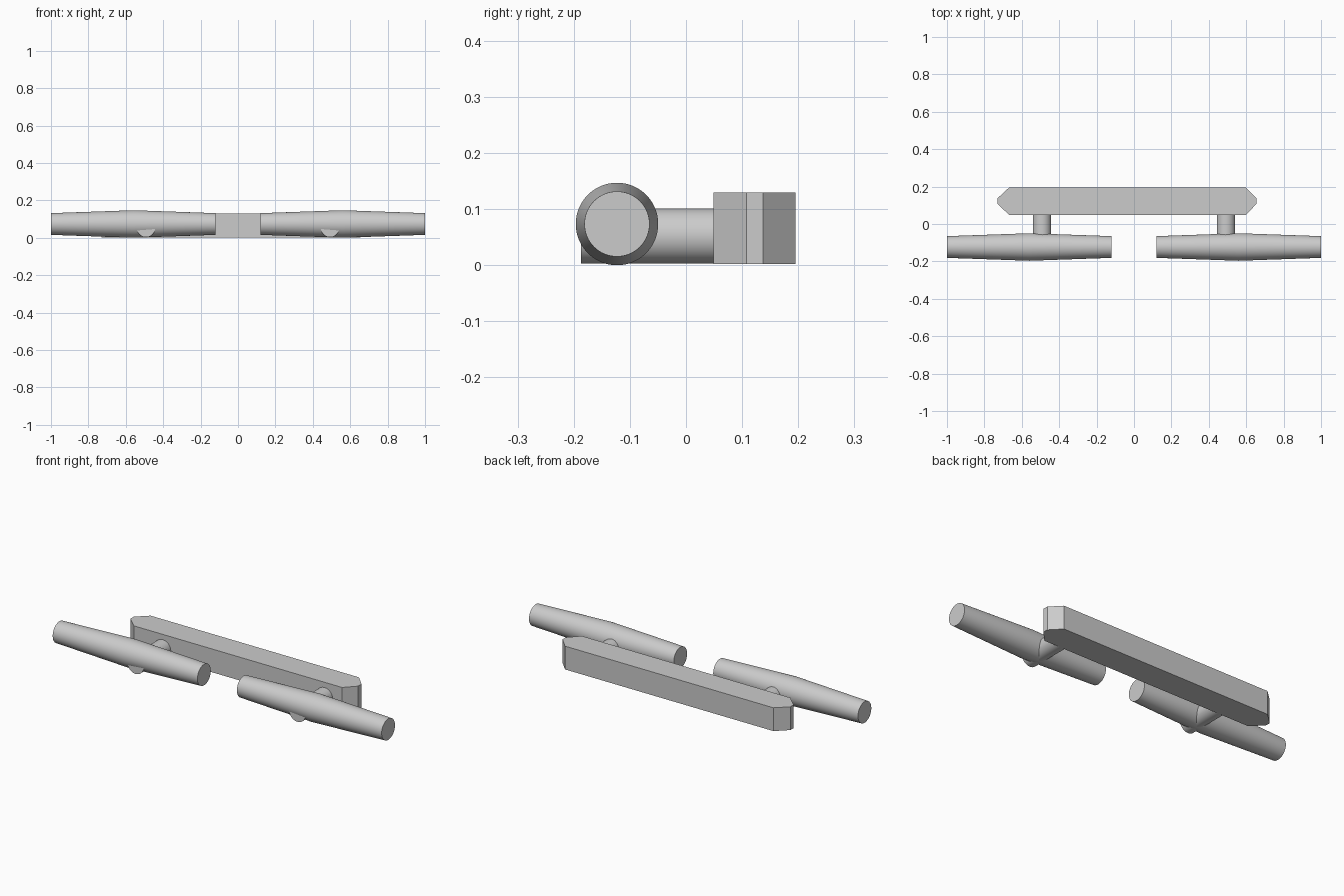
import bpy, bmesh, math
from mathutils import Matrix

cube = bpy.data.objects.get("Cube")
if cube:
    bpy.data.objects.remove(cube, do_unlink=True)

grey = bpy.data.materials.new("light grey")
grey.use_nodes = True
grey.diffuse_color = (0.6, 0.6, 0.6, 1)
grey.node_tree.nodes["Principled BSDF"].inputs["Base Color"].default_value = (0.6, 0.6, 0.6, 1)


def finish(name, bm, smooth=True):
    bmesh.ops.recalc_face_normals(bm, faces=bm.faces)
    mesh = bpy.data.meshes.new(name)
    bm.to_mesh(mesh)
    bm.free()
    mesh.materials.append(grey)
    obj = bpy.data.objects.new(name, mesh)
    bpy.context.collection.objects.link(obj)
    if smooth:
        bpy.ops.object.select_all(action='DESELECT')
        obj.select_set(True)
        bpy.context.view_layer.objects.active = obj
        bpy.ops.object.shade_smooth_by_angle(angle=math.radians(30))
    return obj


def lathe(name, profile, matrix, sides=64):
    """Capped round solid from (position, radius) pairs along local z."""
    bm = bmesh.new()
    rings = []
    for pos, rad in profile:
        rings.append([bm.verts.new((rad * math.cos(a), rad * math.sin(a), pos))
                      for a in (math.tau * i / sides for i in range(sides))])
    for low, high in zip(rings, rings[1:]):
        for i in range(sides):
            j = (i + 1) % sides
            bm.faces.new((low[i], low[j], high[j], high[i]))
    bm.faces.new(rings[0])
    bm.faces.new(rings[-1])
    bm.transform(matrix)
    return finish(name, bm)


# Rear bar with bevelled ends, extruded upward from its plan outline
outline = [(-0.73, 0.108), (-0.668, 0.049), (0.599, 0.049), (0.655, 0.108),
           (0.655, 0.137), (0.599, 0.195), (-0.668, 0.195), (-0.73, 0.137)]
bm = bmesh.new()
base = bm.faces.new([bm.verts.new((x, y, 0.002)) for x, y in outline])
top = bmesh.ops.extrude_face_region(bm, geom=[base])["geom"]
bmesh.ops.translate(bm, vec=(0, 0, 0.128),
                    verts=[v for v in top if isinstance(v, bmesh.types.BMVert)])
finish("rear_bar", bm, smooth=False)

# Tapered grips and the pins joining them to the bar
along_x = Matrix.Rotation(math.pi / 2, 4, 'Y')
along_y = Matrix.Rotation(-math.pi / 2, 4, 'X')
for side, sign in (("left", 1), ("right", -1)):
    lathe(side + "_grip", [(-0.44, 0.058), (0, 0.0735), (0.44, 0.058)],
          Matrix.Translation((0.56 * sign, -0.123, 0.0735)) @ along_x)
    lathe(side + "_pin", [(-0.187, 0.049), (0.06, 0.049)],
          Matrix.Translation((0.492 * sign, 0, 0.052)) @ along_y)
